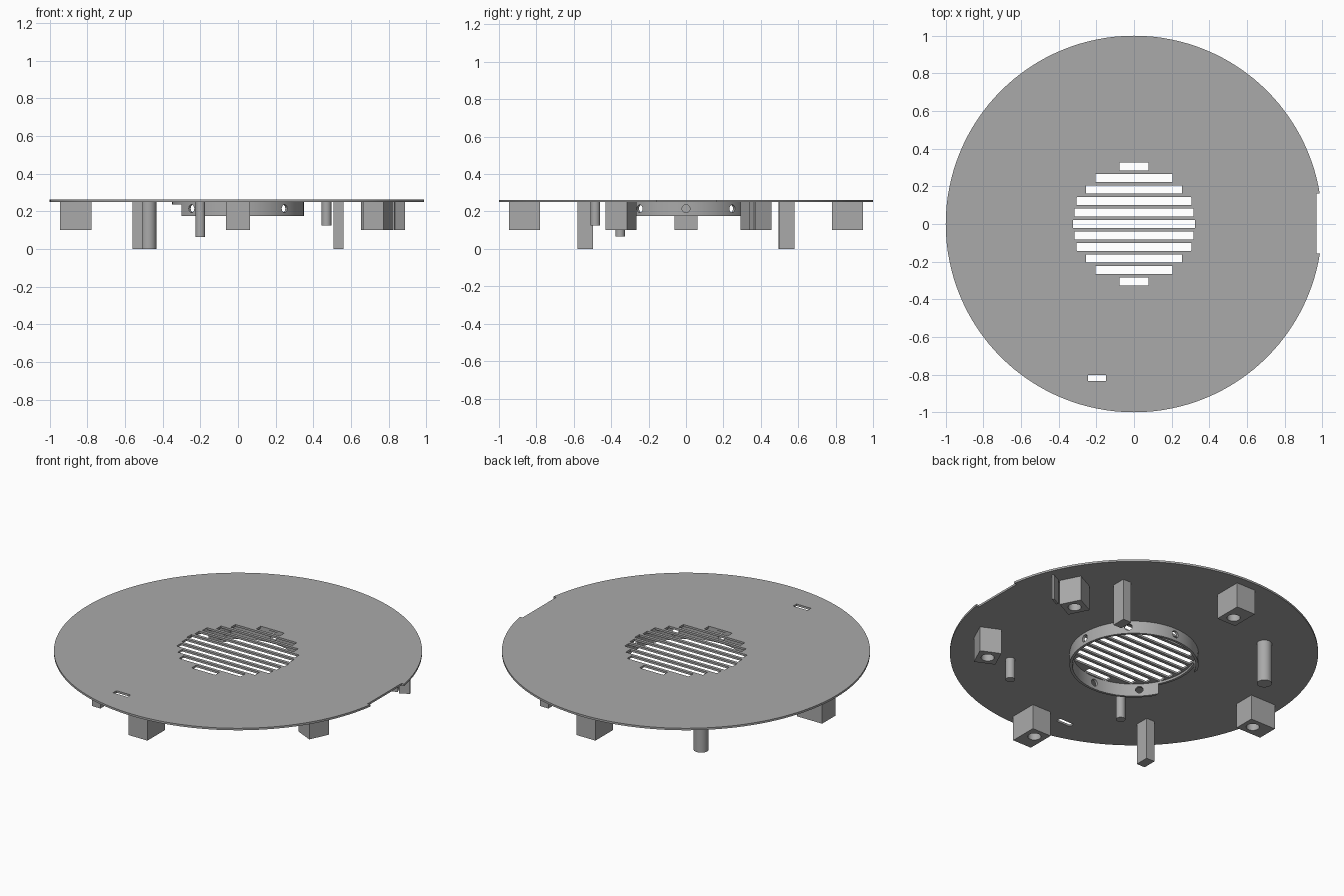
import bpy, bmesh
from math import cos, sin, pi, radians
from mathutils import Matrix

cube = bpy.data.objects.get("Cube")
if cube:
    bpy.data.objects.remove(cube)

grey = bpy.data.materials.new("plain grey")
grey.use_nodes = True
colour = (0.4, 0.4, 0.4, 1)
grey.diffuse_color = colour
grey.node_tree.nodes["Principled BSDF"].inputs["Base Color"].default_value = colour

UNDER, TOP = 0.25, 0.262      # underside and top of the disc
JOIN = 0.255                  # parts sink slightly into the disc


def add_box(bm, x, y, z0, z1, sx, sy, turn=0):
    place = (Matrix.Translation((x, y, (z0 + z1) / 2)) @ Matrix.Rotation(turn, 4, 'Z')
             @ Matrix.Diagonal((sx, sy, z1 - z0, 1)))
    bmesh.ops.create_cube(bm, size=1, matrix=place)


def add_rod(bm, x, y, z0, z1, r, sides=32, tilt=None):
    place = Matrix.Translation((x, y, (z0 + z1) / 2)) @ (tilt or Matrix())
    bmesh.ops.create_cone(bm, cap_ends=True, segments=sides, radius1=r, radius2=r,
                          depth=z1 - z0, matrix=place)


def finish(name, bm):
    mesh = bpy.data.meshes.new(name)
    bm.to_mesh(mesh)
    bm.free()
    mesh.materials.append(grey)
    ob = bpy.data.objects.new(name, mesh)
    bpy.context.scene.collection.objects.link(ob)
    return ob


def carve(ob, bm):
    """Cut the shapes in bm out of ob and bake the result."""
    cutter = finish("cutter", bm)
    cutter.hide_render = True
    mod = ob.modifiers.new("cut", 'BOOLEAN')
    mod.operation, mod.solver, mod.object = 'DIFFERENCE', 'EXACT', cutter
    graph = bpy.context.evaluated_depsgraph_get()
    baked = bpy.data.meshes.new_from_object(ob.evaluated_get(graph))
    ob.modifiers.clear()
    ob.data = baked
    bpy.data.objects.remove(cutter)


def smooth(ob):
    bpy.ops.object.select_all(action='DESELECT')
    ob.select_set(True)
    bpy.context.view_layer.objects.active = ob
    bpy.ops.object.shade_smooth_by_angle(angle=radians(30))


# Disc with grille slots, a small slot and a rim notch
bm = bmesh.new()
add_rod(bm, 0, 0, UNDER, TOP, 1, 128)
disc = finish("disc", bm)
cut = bmesh.new()
for i, half in enumerate((0.325, 0.315, 0.306, 0.256, 0.204, 0.078)):
    for side in ((1, -1) if i else (1,)):
        add_box(cut, 0, side * i * 0.0612, 0.2, 0.3, 2 * half, 0.043)
add_box(cut, -0.197, -0.818, 0.2, 0.3, 0.095, 0.032)
add_box(cut, 1.02, 0.003, 0.2, 0.3, 0.1, 0.32)
carve(disc, cut)
smooth(disc)

# Collar under the grille: open on one side, with radial holes
bm = bmesh.new()
add_rod(bm, 0, 0, 0.175, JOIN, 0.35, 96)
collar = finish("grille_collar", bm)
cut = bmesh.new()
add_rod(cut, 0, 0, 0.1, 0.3, 0.335, 96)
carve(collar, cut)
cut = bmesh.new()
add_box(cut, -0.4, 0, 0.1, 0.237, 0.2, 0.6)
for k in range(-3, 4):
    a = k * pi / 4
    tilt = Matrix.Rotation(a, 4, 'Z') @ Matrix.Rotation(pi / 2, 4, 'Y')
    add_rod(cut, 0.34 * cos(a), 0.34 * sin(a), 0.165, 0.265, 0.021, 20, tilt)
carve(collar, cut)
smooth(collar)

# Screw blocks around the rim, each with a blind hole from below
blocks = (("back", 90, 0.863, 0.167), ("right", 180, 0.863, 0.167),
          ("front", -90, 0.863, 0.167), ("left_back", 27, 0.826, 0.12),
          ("left_front", -25, 0.823, 0.12))
for name, angle, r, length in blocks:
    a = radians(angle)
    bm = bmesh.new()
    add_box(bm, r * cos(a), r * sin(a), 0.1, JOIN, length, 0.125, a)
    block = finish("screw_block_" + name, bm)
    cut = bmesh.new()
    hole = min(r, 0.842)
    add_rod(cut, hole * cos(a), hole * sin(a), 0.05, 0.22, 0.036)
    carve(block, cut)
    smooth(block)

# Thin rib beside the left back block
bm = bmesh.new()
add_box(bm, 0.857, 0.355, 0.1, JOIN, 0.06, 0.013, radians(27))
finish("side_rib", bm)

# Square legs on opposite sides
for name, side in (("back_left", 1), ("front_right", -1)):
    bm = bmesh.new()
    add_box(bm, side * 0.534, side * 0.538, 0, JOIN, 0.055, 0.083)
    finish("square_leg_" + name, bm)

# Round leg and two short pegs
for name, x, y, z, r in (("round_leg", -0.475, 0.535, 0, 0.041),
                         ("long_peg", -0.2, -0.352, 0.065, 0.026),
                         ("short_peg", 0.47, -0.485, 0.125, 0.026)):
    bm = bmesh.new()
    add_rod(bm, x, y, z, JOIN, r)
    smooth(finish(name, bm))
